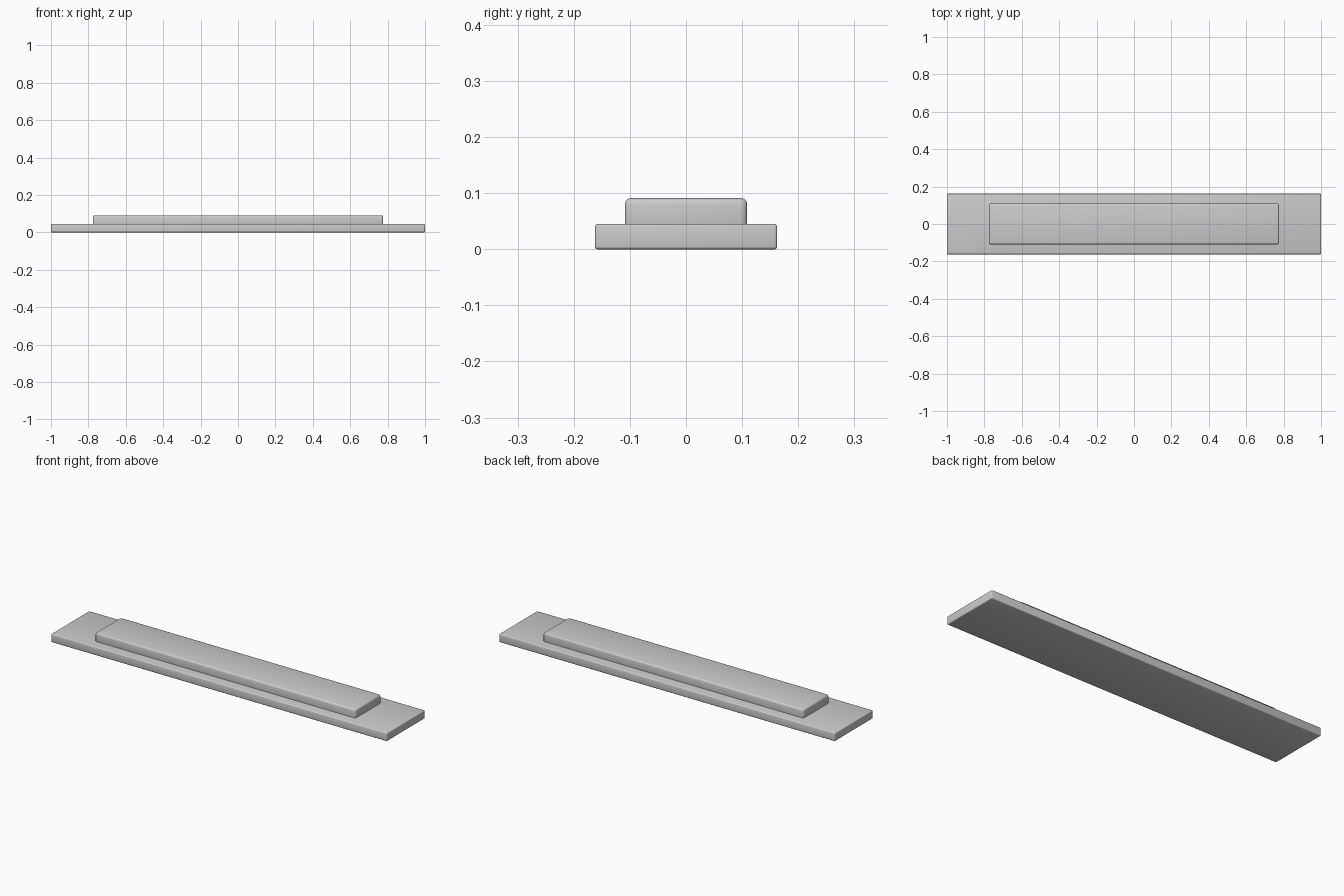
import bpy, math

if "Cube" in bpy.data.objects:
    bpy.data.objects.remove(bpy.data.objects["Cube"])


def rounded_slab(name, size, z_bottom, radius):
    """Flat box with softly rounded edges, resting at z_bottom."""
    bpy.ops.mesh.primitive_cube_add(size=1, location=(0, 0, z_bottom + size[2] / 2))
    obj = bpy.context.object
    obj.name = name
    obj.scale = size
    bpy.ops.object.transform_apply(location=False, rotation=False, scale=True)
    bevel = obj.modifiers.new("rounded_edges", 'BEVEL')
    bevel.width = radius
    bevel.segments = 3
    bpy.ops.object.modifier_apply(modifier=bevel.name)
    bpy.ops.object.shade_smooth_by_angle(angle=math.radians(35))
    return obj


# Wide bottom plate
rounded_slab("base_plate", (2.0, 0.325, 0.045), 0.0, 0.005)

# Narrower raised plate, its lower edge sunk into the base
rounded_slab("raised_plate", (1.552, 0.218, 0.06), 0.031, 0.01)
